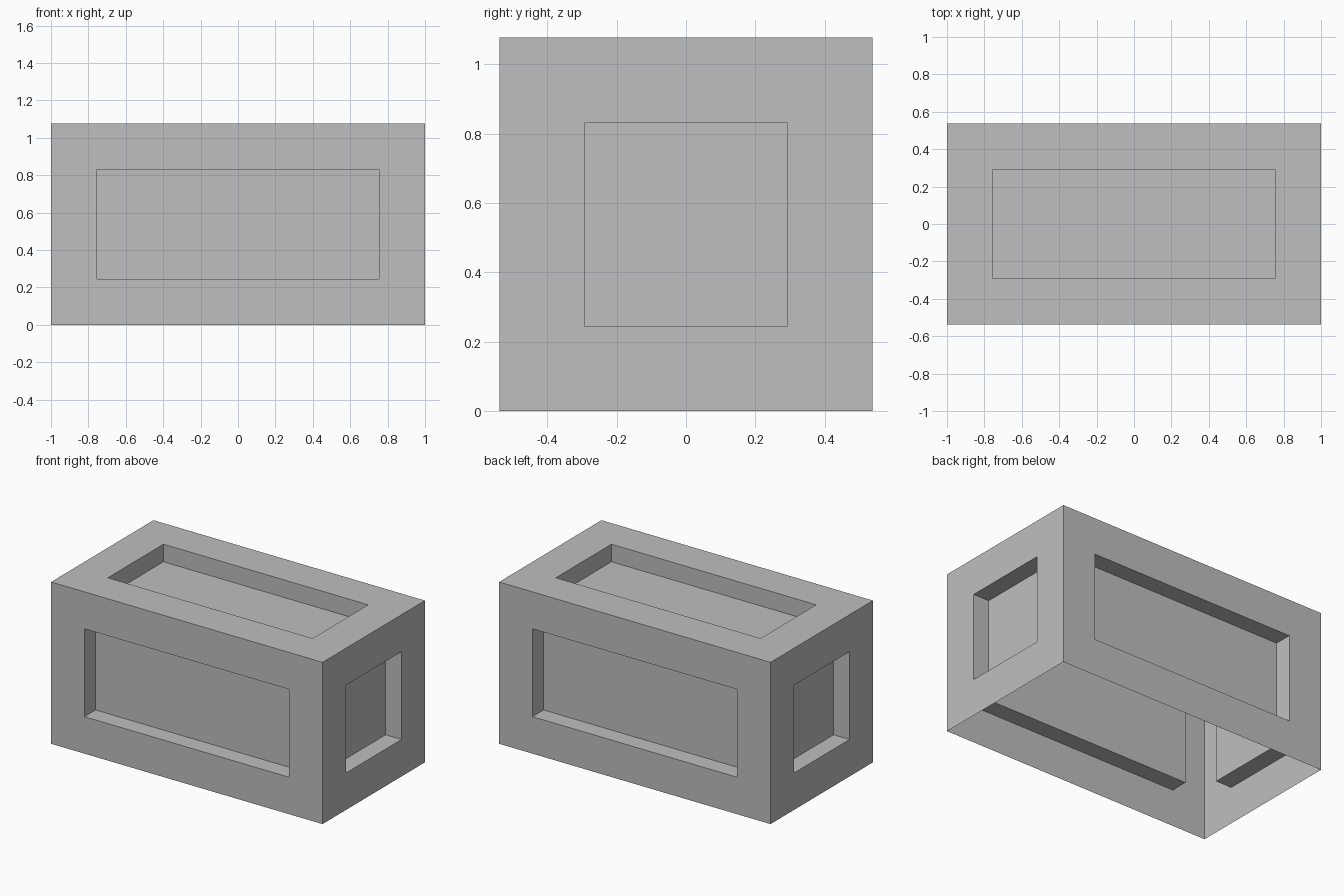
import bpy
import bmesh
from mathutils import Matrix

LENGTH, WIDTH, HEIGHT = 2.0, 1.077, 1.077
BORDER = 0.246   # frame width around each panel
DEPTH = 0.117    # how far each panel is sunk

default = bpy.data.objects.get("Cube")
if default:
    bpy.data.objects.remove(default, do_unlink=True)

# Plain grey
grey = bpy.data.materials.new("plain_grey")
grey.use_nodes = True
colour = (0.52, 0.52, 0.52, 1.0)
grey.diffuse_color = colour
grey.node_tree.nodes["Principled BSDF"].inputs["Base Color"].default_value = colour

# Box standing on the ground
bm = bmesh.new()
bmesh.ops.create_cube(
    bm, size=1.0,
    matrix=Matrix.Translation((0, 0, HEIGHT / 2)) @ Matrix.Diagonal((LENGTH, WIDTH, HEIGHT, 1)))
bm.normal_update()

# Open underside
bottom = [f for f in bm.faces if f.normal.z < -0.5]
bmesh.ops.delete(bm, geom=bottom, context='FACES_ONLY')

# Sunken panel on each remaining side
panels = list(bm.faces)
bmesh.ops.inset_individual(bm, faces=panels, thickness=BORDER, use_even_offset=True)
sunk = bmesh.ops.extrude_discrete_faces(bm, faces=panels)["faces"]
bm.normal_update()
for face in sunk:
    bmesh.ops.translate(bm, verts=face.verts, vec=face.normal * -DEPTH)
bm.normal_update()

mesh = bpy.data.meshes.new("panelled_box")
bm.to_mesh(mesh)
bm.free()
mesh.materials.append(grey)
box = bpy.data.objects.new("panelled_box", mesh)
bpy.context.scene.collection.objects.link(box)
